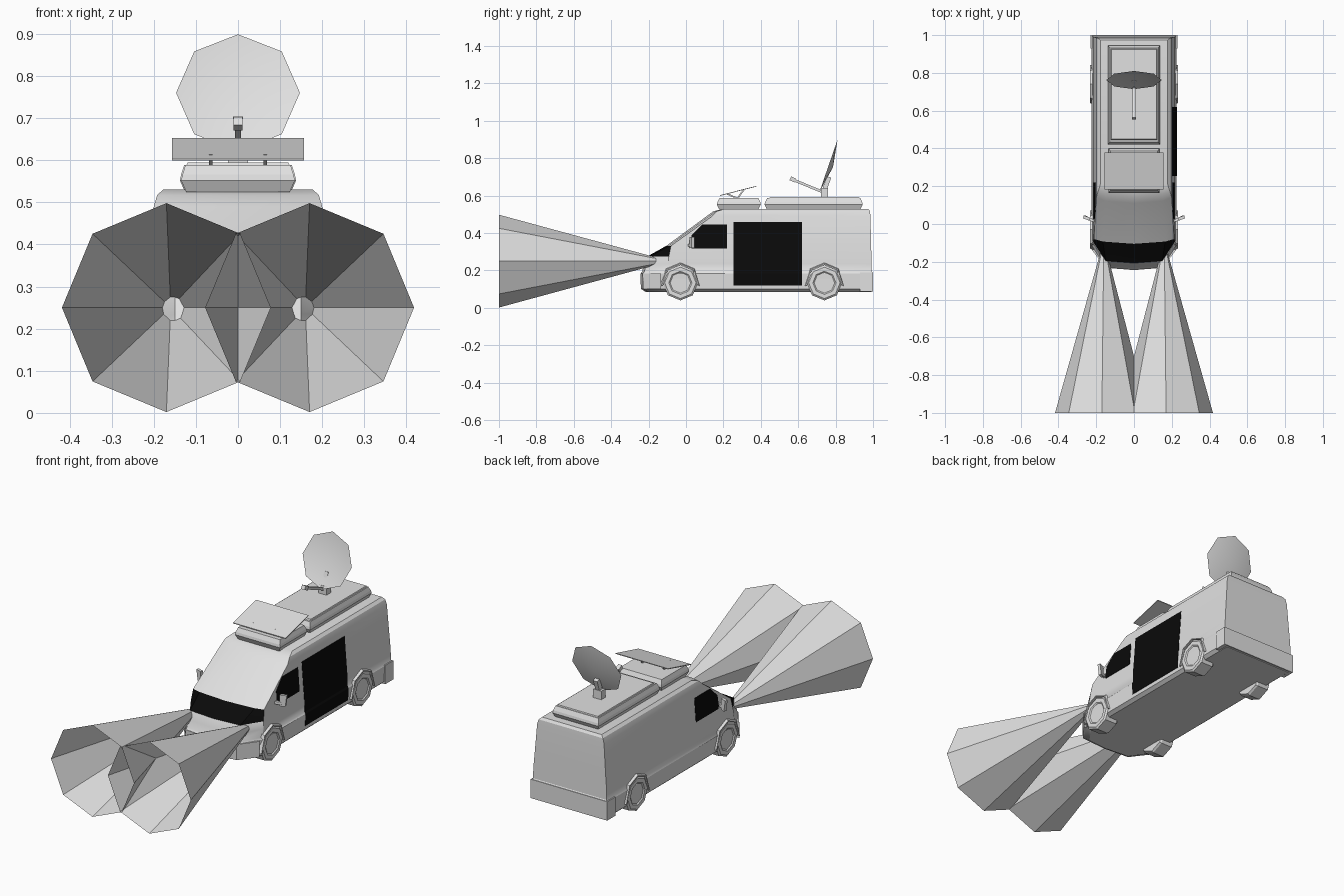
import bpy, bmesh, math
from mathutils import Vector

if "Cube" in bpy.data.objects:
    bpy.data.objects.remove(bpy.data.objects["Cube"])


def material(name, rgb):
    m = bpy.data.materials.new(name)
    m.diffuse_color = (*rgb, 1)
    m.use_nodes = True
    m.node_tree.nodes["Principled BSDF"].inputs["Base Color"].default_value = m.diffuse_color
    return m


GREY = material("light_grey", (0.75, 0.75, 0.75))
BLACK = material("window_black", (0.003, 0.003, 0.003))


def build(name, bm, mats, smooth=None, recalc=True):
    if recalc:
        bmesh.ops.recalc_face_normals(bm, faces=bm.faces)
    me = bpy.data.meshes.new(name)
    bm.to_mesh(me)
    bm.free()
    for m in mats:
        me.materials.append(m)
    ob = bpy.data.objects.new(name, me)
    bpy.context.collection.objects.link(ob)
    if smooth:
        bpy.ops.object.select_all(action='DESELECT')
        ob.select_set(True)
        bpy.context.view_layer.objects.active = ob
        bpy.ops.object.shade_smooth_by_angle(angle=math.radians(smooth))
    return ob


def loft(name, rings, caps=True, mat=GREY, smooth=None, rule=None):
    """Join matching closed rings; rule(ring, segment) gives a material index."""
    bm = bmesh.new()
    vs = [[bm.verts.new(p) for p in r] for r in rings]
    n = len(rings[0])
    for i in range(len(vs) - 1):
        for j in range(n):
            k = (j + 1) % n
            f = bm.faces.new((vs[i][j], vs[i][k], vs[i + 1][k], vs[i + 1][j]))
            if rule:
                f.material_index = rule(i, j)
    if caps:
        bm.faces.new(vs[0][::-1])
        bm.faces.new(vs[-1])
    return build(name, bm, [mat, BLACK] if rule else [mat], smooth)


def rect(hx, y0, y1, z, cx=0):
    return [(cx - hx, y0, z), (cx + hx, y0, z), (cx + hx, y1, z), (cx - hx, y1, z)]


def box(name, cx, hx, y0, y1, z0, z1):
    return loft(name, [rect(hx, y0, y1, z0, cx), rect(hx, y0, y1, z1, cx)])


def rod(name, a, b, r):
    a, b = Vector(a), Vector(b)
    q = (b - a).to_track_quat('Z', 'Y')
    ring = [q @ Vector((r * sx, r * sy, 0)) for sx, sy in ((-1, -1), (1, -1), (1, 1), (-1, 1))]
    return loft(name, [[p + a for p in ring], [p + b for p in ring]])


def octagon(x, y, z, r):
    return [(x, y + r * math.sin(i * math.pi / 4), z + r * math.cos(i * math.pi / 4))
            for i in range(8)]


# Body levels: height, half width, front y, corner setback, corner x, rear y
LEVELS = [
    (0.085, 0.205, -0.215, 0.12, 0.13, 0.99),
    (0.10, 0.222, -0.238, 0.13, 0.15, 1.0),
    (0.185, 0.225, -0.242, 0.13, 0.15, 1.0),
    (0.195, 0.220, -0.234, 0.13, 0.15, 0.993),
    (0.235, 0.219, -0.226, 0.13, 0.15, 0.992),
    (0.275, 0.217, -0.207, 0.115, 0.15, 0.991),
    (0.332, 0.212, -0.105, 0.025, 0.165, 0.99),
    (0.49, 0.200, 0.11, 0.03, 0.15, 0.986),
    (0.517, 0.192, 0.147, 0.02, 0.15, 0.984),
    (0.53, 0.178, 0.20, 0.01, 0.14, 0.975),
]


def body_ring(z, w, yf, d, xc, yr):
    half = [(xc, yf + 0.012), (w, yf + d), (w, yr)]
    return ([(0, yf, z)] + [(x, y, z) for x, y in half]
            + [(-x, y, z) for x, y in reversed(half)])


# Body shell, with the black lower windscreen band on its front faces
loft("van_body", [body_ring(*l) for l in LEVELS], smooth=28,
     rule=lambda i, j: int(i == 5 and j in (0, 1, 5, 6)))


def side_x(z):
    for a, b in zip(LEVELS, LEVELS[1:]):
        if a[0] <= z <= b[0]:
            return a[1] + (b[1] - a[1]) * (z - a[0]) / (b[0] - a[0])


def side_plate(name, side, rows):
    """Thin black plate following the body side; rows are z, y start, y end."""
    rings = []
    for z, y0, y1 in rows:
        x0, x1 = side_x(z) - 0.002, side_x(z) + 0.002
        rings.append([(side * x0, y0, z), (side * x1, y0, z),
                      (side * x1, y1, z), (side * x0, y1, z)])
    return loft(name, rings, mat=BLACK)


# Windows: cab on both sides, sliding door on the right side
for s, tag in ((1, "right"), (-1, "left")):
    side_plate("cab_window_" + tag, s, [(0.318, 0.03, 0.22), (0.332, 0.025, 0.22),
                                        (0.39, 0.03, 0.22), (0.445, 0.085, 0.22)])
side_plate("sliding_door_window", 1,
           [(z, 0.255, 0.62) for z in (0.12, 0.185, 0.195, 0.275, 0.332, 0.46)])

# Front and rear bumpers
bumper = [(z, 0.229, -0.246 + o, 0.13, 0.152, 1.0) for z, o in ((0.10, 0.005), (0.185, 0.002))]
loft("front_bumper", [[(x, min(y, -0.135), zz) for x, y, zz in body_ring(
    z, 0.224, yf, d, xc, yr)] for z, w, yf, d, xc, yr in bumper])
box("rear_bumper", 0, 0.229, 0.93, 1.0, 0.088, 0.19)

# Wheels, hubs, arches, mirrors and headlight beams, both sides
for s, tag in ((1, "right"), (-1, "left")):
    for y, pos in ((-0.03, "front"), (0.74, "rear")):
        zc = 0.134
        loft(f"wheel_{pos}_{tag}",
             [octagon(s * 0.145, y, zc, 0.088), octagon(s * 0.155, y, zc, 0.094),
              octagon(s * 0.222, y, zc, 0.094), octagon(s * 0.229, y, zc, 0.084),
              octagon(s * 0.229, y, zc, 0.062), octagon(s * 0.224, y, zc, 0.055)])
        # arch: upper strip around the wheel
        arc = [math.radians(a) for a in (-100, -45, 0, 45, 100)]
        rings = [[(s * x, y + r * math.sin(a), zc + r * math.cos(a))
                  for x, r in ((0.20, 0.095), (0.232, 0.095), (0.232, 0.102), (0.20, 0.115))]
                 for a in arc]
        loft(f"wheel_arch_{pos}_{tag}", rings)
    # mirror
    loft("mirror_" + tag, [
        [(s * 0.236, 0.018, 0.32), (s * 0.262, 0.03, 0.32),
         (s * 0.258, 0.045, 0.32), (s * 0.234, 0.034, 0.32)],
        [(s * 0.236, 0.018, 0.38), (s * 0.27, 0.03, 0.38),
         (s * 0.266, 0.045, 0.38), (s * 0.234, 0.034, 0.38)]])
    rod("mirror_arm_" + tag, (s * 0.205, 0.015, 0.335), (s * 0.242, 0.027, 0.335), 0.007)
    # open eight sided beam
    rings = [[(s * cx + r * math.cos(i * math.pi / 4), y, 0.25 + r * math.sin(i * math.pi / 4))
              for i in range(8)] for cx, r, y in ((0.16, 0.005, -0.105), (0.17, 0.248, -1.0))]
    loft("headlight_beam_" + tag, rings, caps=False)


# Roof pods with flared sides and a raised lid
def pod(name, hx, y0, y1):
    loft(name, [rect(hx - 0.012, y0 + 0.014, y1 - 0.014, 0.525),
                rect(hx, y0, y1, 0.552), rect(hx - 0.003, y0 + 0.003, y1 - 0.003, 0.566),
                rect(hx - 0.010, y0 + 0.014, y1 - 0.014, 0.588)])


pod("front_roof_pod", 0.135, 0.165, 0.40)
pod("rear_roof_pod", 0.138, 0.42, 0.945)
loft("rear_pod_lid", [rect(0.125, 0.44, 0.93, 0.58), rect(0.12, 0.45, 0.925, 0.594)])

# Tilted roof panel on thin struts
loft("roof_panel", [[(-0.157, 0.183, z), (0.157, 0.183, z), (0.157, 0.378, z + 0.05),
                     (-0.157, 0.378, z + 0.05)] for z in (0.599, 0.603)])
for x in (-0.065, 0.065):
    for y in (0.22, 0.31):
        rod("panel_strut", (x, 0.275, 0.585), (x, y, 0.60 + (y - 0.183) * 0.256), 0.004)

# Satellite dish: shallow eight sided bowl
centre = Vector((0, 0.762, 0.76))
normal = Vector((0, -0.945, 0.327))
up = Vector((0, 0.327, 0.945))
bm = bmesh.new()
rim = [bm.verts.new(centre + 0.147 * (Vector((1, 0, 0)) * math.sin(i * math.pi / 4)
                                     + up * math.cos(i * math.pi / 4))) for i in range(8)]
hub = bm.verts.new(centre - normal * 0.025)
for i in range(8):
    bm.faces.new((rim[i], hub, rim[(i + 1) % 8]))
build("satellite_dish", bm, [GREY], smooth=30)

# Dish pedestal, feed arm and feed
box("dish_pedestal", 0, 0.024, 0.722, 0.758, 0.59, 0.64)
rod("dish_mount", (0, 0.74, 0.63), (0, 0.765, 0.70), 0.012)
rod("feed_arm", (0, 0.735, 0.618), (0, 0.575, 0.684), 0.007)
rod("feed_horn", (0, 0.585, 0.68), (0, 0.558, 0.693), 0.011)
